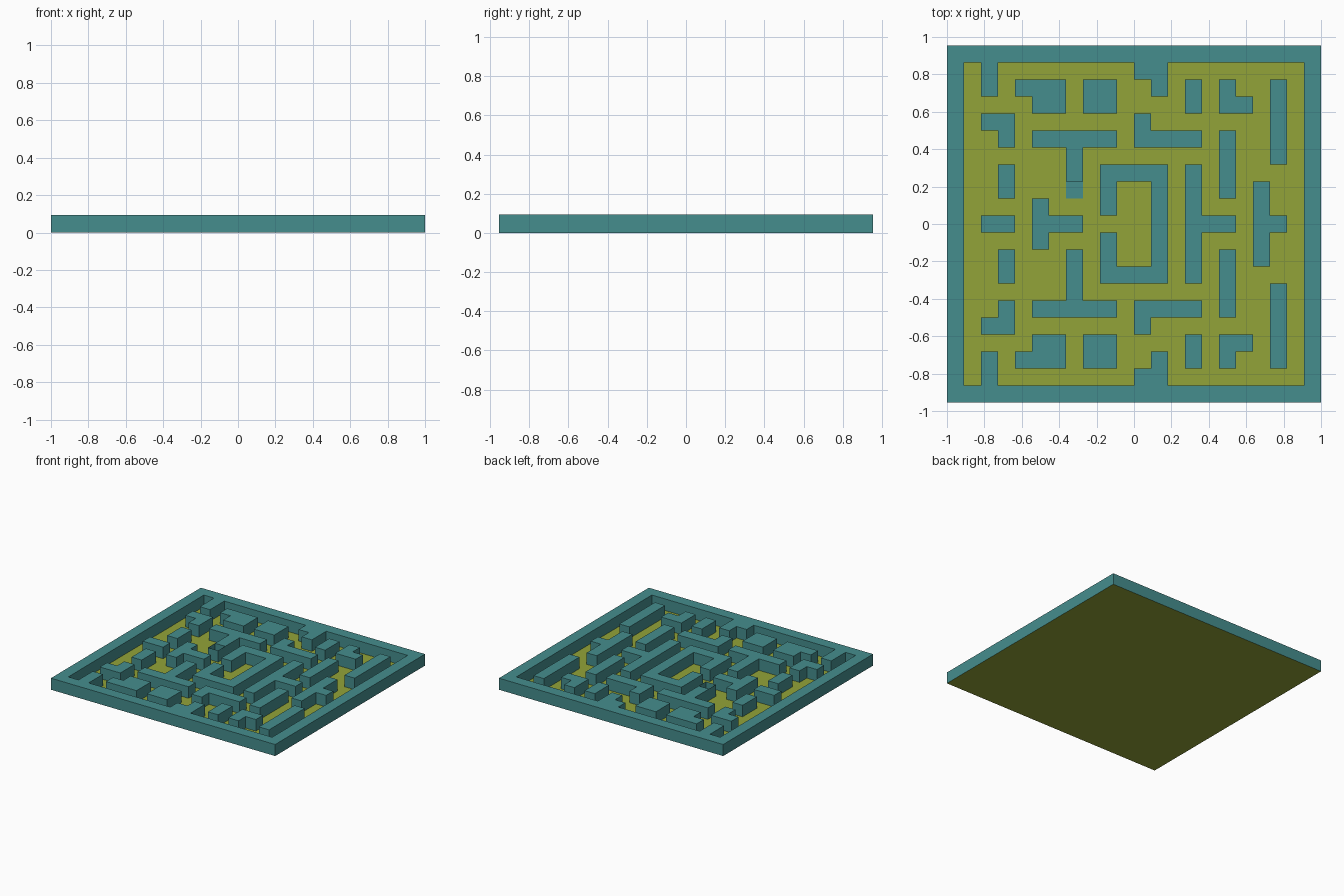
import bpy, bmesh

if "Cube" in bpy.data.objects:
    bpy.data.objects.remove(bpy.data.objects["Cube"])

COLS, ROWS = 22, 21
S = 2 / COLS            # cell size, also the wall height
H = 0.093


def material(name, rgb):
    m = bpy.data.materials.new(name)
    m.diffuse_color = (*rgb, 1)
    m.use_nodes = True
    m.node_tree.nodes["Principled BSDF"].inputs["Base Color"].default_value = m.diffuse_color
    return m


TEAL = material("teal", (0.06, 0.27, 0.27))
OLIVE = material("olive", (0.29, 0.37, 0.04))


def finish(bm, name, mat):
    bmesh.ops.remove_doubles(bm, verts=bm.verts, dist=1e-5)
    mesh = bpy.data.meshes.new(name)
    bm.to_mesh(mesh)
    bm.free()
    mesh.materials.append(mat)
    ob = bpy.data.objects.new(name, mesh)
    bpy.context.collection.objects.link(ob)
    return ob


def quad(bm, pts):
    bm.faces.new([bm.verts.new(p) for p in pts])


def px(c):
    return -1 + c * S


def py(r):
    return (ROWS / 2 - r) * S


# Neighbour step and the wall edge (left to right seen from outside)
SIDES = {
    (0, 1): ((0, 1), (1, 1)),
    (1, 0): ((1, 1), (1, 0)),
    (0, -1): ((1, 0), (0, 0)),
    (-1, 0): ((0, 0), (0, 1)),
}


def side(bm, c, r, step):
    (ac, ar), (bc, br) = SIDES[step]
    a, b = (px(c + ac), py(r + ar)), (px(c + bc), py(r + br))
    quad(bm, [(*a, 0), (*b, 0), (*b, H), (*a, H)])


def flat(bm, c0, c1, r0, r1, z):
    quad(bm, [(px(c0), py(r1), z), (px(c1), py(r1), z),
              (px(c1), py(r0), z), (px(c0), py(r0), z)])


# Wall blocks of the upper half: first col, end col, first row, end row
BLOCKS = [
    (0, 22, 0, 1), (0, 1, 0, 11), (21, 22, 0, 11),       # border
    (2, 3, 1, 3), (11, 13, 1, 2), (12, 13, 2, 3),        # border stubs
    (4, 7, 2, 3), (5, 7, 3, 4), (8, 10, 2, 4),
    (14, 15, 2, 4), (16, 17, 2, 4), (17, 18, 3, 4), (19, 20, 2, 7),
    (2, 4, 4, 5), (3, 4, 5, 6), (3, 4, 7, 9), (2, 4, 10, 11),
    (5, 10, 5, 6), (7, 8, 6, 9),                         # T wall
    (11, 12, 4, 5), (11, 15, 5, 6), (16, 17, 5, 9),
    (5, 6, 9, 11), (6, 8, 10, 11),
    (9, 13, 7, 8), (9, 10, 8, 10), (12, 13, 8, 11),      # central pen
    (14, 15, 7, 11), (15, 17, 10, 11),
    (18, 19, 8, 11), (19, 20, 10, 11),
]

# Fill the cells and mirror them front to back
cells = set()
for c0, c1, r0, r1 in BLOCKS:
    for c in range(c0, c1):
        for r in range(r0, r1):
            cells |= {(c, r), (c, ROWS - 1 - r)}
OPEN = (7, 8)           # the one block without a top
cells.discard(OPEN)

# Maze walls: tops plus sides wherever a cell borders the path
bm = bmesh.new()
for c, r in sorted(cells):
    flat(bm, c, c + 1, r, r + 1, H)
    for step in SIDES:
        if (c + step[0], r + step[1]) not in cells:
            side(bm, c, r, step)
bmesh.ops.remove_doubles(bm, verts=bm.verts, dist=1e-5)
bmesh.ops.dissolve_limit(bm, angle_limit=0.01, verts=bm.verts, edges=bm.edges)
finish(bm, "maze_walls", TEAL)

# Open block: three sides and a bottom
bm = bmesh.new()
flat(bm, OPEN[0], OPEN[0] + 1, OPEN[1], OPEN[1] + 1, 0.001)
for step in SIDES:
    if step != (0, -1):
        side(bm, *OPEN, step)
finish(bm, "open_block", TEAL)

# Floor sheet
bm = bmesh.new()
flat(bm, 0, COLS, 0, ROWS, 0)
finish(bm, "floor", OLIVE)
